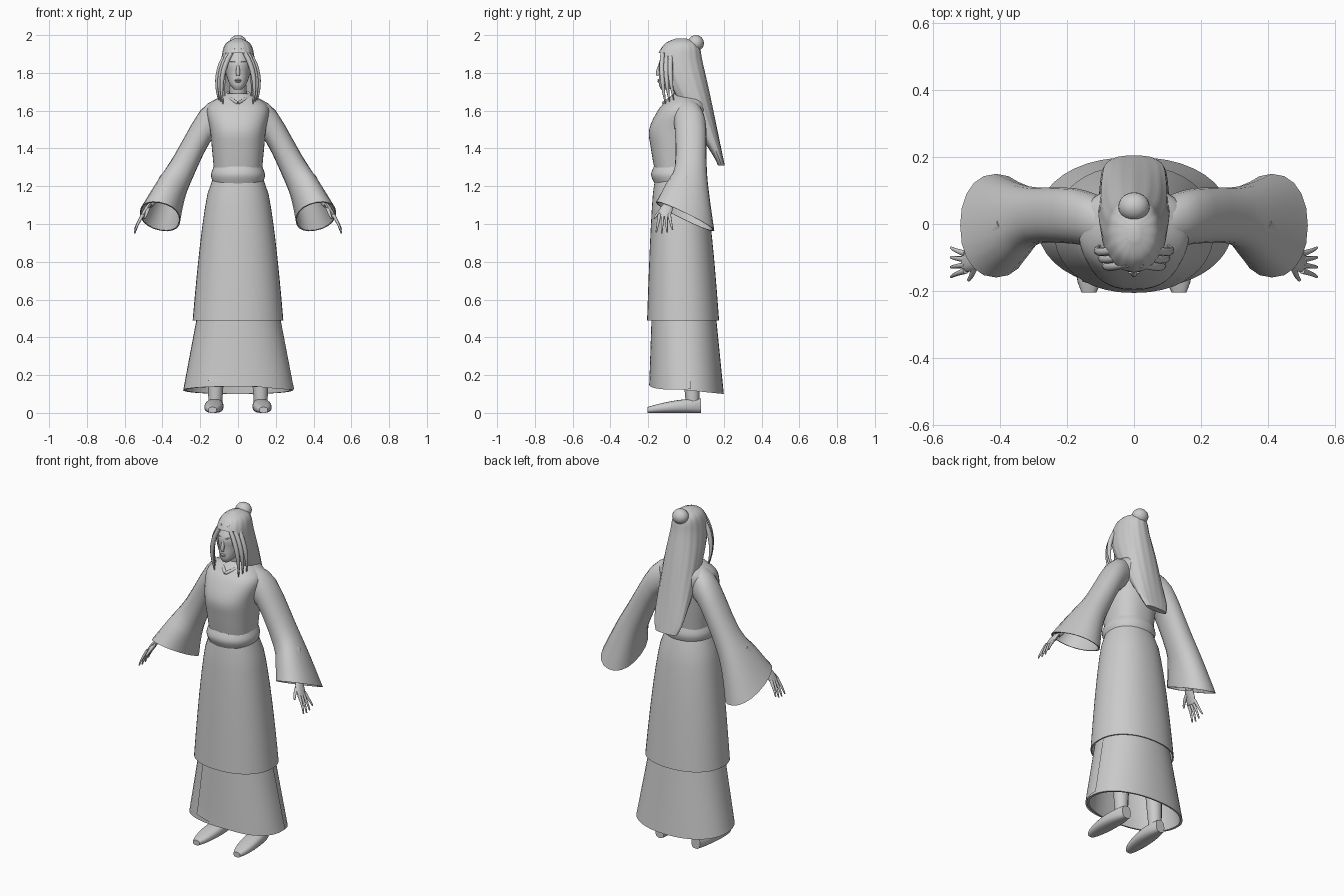
import bpy, bmesh, math
from mathutils import Vector

cube = bpy.data.objects.get("Cube")
if cube:
    bpy.data.objects.remove(cube, do_unlink=True)

colour = (0.6, 0.6, 0.6, 1)
grey = bpy.data.materials.new("plain grey")
grey.use_nodes = True
grey.diffuse_color = colour
grey.node_tree.nodes["Principled BSDF"].inputs["Base Color"].default_value = colour
parts = []
sides_of_body = {"left": 1, "right": -1}


def finish(name, bm):
    bmesh.ops.recalc_face_normals(bm, faces=bm.faces)
    mesh = bpy.data.meshes.new(name)
    bm.to_mesh(mesh)
    bm.free()
    mesh.materials.append(grey)
    obj = bpy.data.objects.new(name, mesh)
    bpy.context.collection.objects.link(obj)
    parts.append(obj)


def loft(name, rings, segments=32, power=2.2, side=1, arc=None, ripple=0, cut=None):
    """Skin a list of rings, each given as a centre and two half axes."""
    bm = bmesh.new()
    start, end = arc or (0, math.tau)
    count = segments + 1 if arc else segments
    rows = []
    for centre, across, along in rings:
        row = []
        for i in range(count):
            angle = start + (end - start) * i / segments
            u, v = [math.copysign(abs(f) ** (2 / power), f)
                    for f in (math.cos(angle), math.sin(angle))]
            strand = 1 + ripple * math.cos(angle * segments / 4)
            point = centre + (across * u + along * v) * strand
            point.x *= side
            row.append(bm.verts.new(point))
        rows.append(row)
    for low, high in zip(rows, rows[1:]):
        for i in range(segments):
            j = (i + 1) % count
            bm.faces.new((low[i], low[j], high[j], high[i]))
    if not arc:
        bm.faces.new(rows[0])
        bm.faces.new(rows[-1])
    if cut:
        opening = [f for f in bm.faces if cut(f.calc_center_median())]
        bmesh.ops.delete(bm, geom=opening, context='FACES')
    finish(name, bm)


def slab(z, half_width, front, back, tilt=0):
    """Level ring from its height, half width and front and back limits."""
    return (Vector((0, (front + back) / 2, z)), Vector((half_width, 0, 0)),
            Vector((0, (back - front) / 2, tilt)))


def flare(first, last, power, steps=10):
    """Rings widening from first to last, quickest at the top for a low power."""
    rings = []
    for i in range(steps + 1):
        t = i / steps
        ring = [p.lerp(q, t ** power) for p, q in zip(first, last)]
        ring[0].z = first[0].z + (last[0].z - first[0].z) * t
        rings.append(ring)
    return rings


def spline(keys, steps=4):
    """Smooth run of rings through a few key rings."""
    rings = []
    for i in range(len(keys) - 1):
        near = [keys[min(max(i + k, 0), len(keys) - 1)] for k in (-1, 0, 1, 2)]
        for s in range(steps):
            t = s / steps
            rings.append([b + ((c - a) * t + (2 * a - 5 * b + 4 * c - d) * t ** 2
                               + (3 * b - a - 3 * c + d) * t ** 3) / 2
                          for a, b, c, d in zip(*near)])
    return rings + [keys[-1]]


def resized(rings, factor):
    return [(c, a * factor, b * factor) for c, a, b in rings]


def hollow(rings, factor=0.95):
    """Turn the open end inward to give cloth with an inner face."""
    return rings + resized(reversed(rings[1:]), factor)


def tube(name, start, bend, end, thick, tip, side=1, swell=0, flat=1, ref=(0, 1, 0), steps=6):
    """Tapered limb along a simple curve."""
    p, q, r = Vector(start), Vector(bend), Vector(end)
    rings = []
    for i in range(steps + 1):
        t = i / steps
        heading = (q - p).lerp(r - q, t).normalized()
        across = Vector(ref)
        across = (across - heading * across.dot(heading)).normalized()
        radius = thick + (tip - thick) * t + swell * math.sin(math.pi * t)
        rings.append((p.lerp(q, t).lerp(q.lerp(r, t), t), across * radius,
                      heading.cross(across) * radius * flat))
    loft(name, rings, 12, 2, side)


def blob(name, centre, scale, side=1):
    bm = bmesh.new()
    bmesh.ops.create_uvsphere(bm, u_segments=20, v_segments=12, radius=1)
    bmesh.ops.scale(bm, vec=scale, verts=bm.verts)
    bmesh.ops.translate(bm, vec=(centre[0] * side, centre[1], centre[2]), verts=bm.verts)
    finish(name, bm)


# Under skirt with a wrapped front flap
under = flare(slab(0.6, 0.2, -0.175, 0.15), slab(0.12, 0.29, -0.19, 0.2, -0.02), 1)
loft("under_skirt", hollow(under), 40)
flap = resized(under, 1.025)
centre, across, along = flap[-1]
centre = centre + Vector((0, 0, 0.04))
across.z, along.z = -0.035, 0.01
flap[-1] = centre, across, along
loft("skirt_flap", flap, 24, arc=(math.radians(-120), math.radians(5)))

# Long over skirt
over = flare(slab(1.235, 0.135, -0.165, 0.085), slab(0.49, 0.24, -0.206, 0.175), 0.6)
loft("over_skirt", hollow(over, 0.97), 40)

# Waist sash
loft("sash", spline([slab(1.21, 0.13, -0.165, 0.08), slab(1.26, 0.143, -0.185, 0.095),
                     slab(1.305, 0.128, -0.17, 0.085)]), 40)

# Bodice
loft("bodice", spline([slab(1.28, 0.127, -0.165, 0.08), slab(1.4, 0.138, -0.186, 0.095),
                       slab(1.5, 0.148, -0.195, 0.105), slab(1.6, 0.165, -0.15, 0.11),
                       slab(1.65, 0.132, -0.107, 0.1), slab(1.69, 0.06, -0.068, 0.06)]), 40, 2.4)


def sleeve_ring(inner, outer, front, back, tilt=0):
    """Slanted ring from its inner and outer edge points in x and z."""
    low, high = Vector((inner[0], 0, inner[1])), Vector((outer[0], 0, outer[1]))
    return ((low + high) / 2 + Vector((0, (front + back) / 2, 0)), (high - low) / 2,
            Vector((0, (back - front) / 2, tilt)))


sleeve = spline([sleeve_ring((0.08, 1.47), (0.1, 1.67), -0.08, 0.08),
                 sleeve_ring((0.15, 1.43), (0.2, 1.6), -0.06, 0.107),
                 sleeve_ring((0.25, 1.22), (0.34, 1.36), -0.06, 0.11),
                 sleeve_ring((0.285, 1.12), (0.43, 1.22), -0.11, 0.125, -0.03),
                 sleeve_ring((0.305, 1.02), (0.52, 1.06), -0.16, 0.15, -0.075)], 3)

# Shoe rings from heel to toe
shoe = []
for i in range(11):
    t = i / 10
    width = 0.05 * math.sin(math.pi * (0.08 + 0.88 * t)) ** 0.4
    height = Vector((0, 0, 0.038 * (1 - 0.6 * t * t)))
    shoe.append((Vector((0.12 + 0.015 * t, 0.08 - 0.285 * t, 0)) + height,
                 Vector((width, 0, 0)), height))

for word, side in sides_of_body.items():
    # Collar and wide sleeve
    tube(word + "_collar", (0, -0.12, 1.64), (0.12, -0.03, 1.7), (0, 0.06, 1.7),
         0.009, 0.009, side, ref=(0, 0, 1), steps=12)
    loft(word + "_sleeve", hollow(sleeve, 0.94), 20, side=side)

    # Forearm and hand
    tube(word + "_forearm", (0.38, 0, 1.24), (0.44, -0.06, 1.15), (0.47, -0.09, 1.1),
         0.035, 0.02, side)
    tube(word + "_palm", (0.46, -0.08, 1.115), (0.485, -0.11, 1.08), (0.508, -0.116, 1.035),
         0.018, 0.028, side, swell=0.01, flat=0.4)
    tube(word + "_thumb", (0.476, -0.115, 1.085), (0.48, -0.15, 1.06), (0.495, -0.168, 1.03),
         0.012, 0.005, side, ref=(1, 0, 0))
    for i, finger in enumerate(("index", "middle", "ring", "little")):
        y, spread = -0.14 + i * 0.017, (i - 1.5) * 0.012
        tube(f"{word}_{finger}_finger", (0.503, y, 1.05), (0.535, y + spread / 2, 1),
             (0.547, y + spread, 0.95 + 0.005 * abs(i - 1) ** 2), 0.0095, 0.004, side)

    # Leg and shoe
    tube(word + "_leg", (0.11, 0.02, 0.5), (0.118, 0.03, 0.2), (0.12, 0.035, 0.05),
         0.055, 0.036, side)
    loft(word + "_shoe", shoe, 20, 2.6, side)

    # Eye and brow
    blob(word + "_eye", (0.028, -0.126, 1.835), (0.014, 0.008, 0.006), side)
    tube(word + "_brow", (0.012, -0.138, 1.855), (0.03, -0.138, 1.866), (0.048, -0.115, 1.857),
         0.004, 0.002, side, ref=(0, 0, 1))

    # Loose locks beside the face
    for i in range(3):
        out, back = i * 0.012, i * 0.022
        tube(f"{word}_lock_{i + 1}", (0.02 + out, back - 0.12, 1.93),
             (0.115 + out, back - 0.14, 1.8), (0.075 + out, back - 0.105, 1.615 + out),
             0.01, 0.001, side, swell=0.007, steps=10)

# Head, neck and face
tube("neck", (0, 0, 1.62), (0, -0.015, 1.69), (0, -0.035, 1.77), 0.05, 0.042)
loft("head", spline([slab(1.712, 0.02, -0.132, -0.09), slab(1.74, 0.044, -0.144, -0.03),
                     slab(1.8, 0.064, -0.142, 0.05), slab(1.87, 0.07, -0.138, 0.07),
                     slab(1.97, 0.02, -0.06, 0.02)]))
tube("nose", (0, -0.137, 1.845), (0, -0.152, 1.81), (0, -0.147, 1.785), 0.005, 0.009,
     swell=0.003, ref=(1, 0, 0))
blob("upper_lip", (0, -0.144, 1.762), (0.018, 0.008, 0.005))
blob("lower_lip", (0, -0.143, 1.754), (0.015, 0.008, 0.005))

# Long hair, left open around the face
loft("long_hair", spline([slab(1.983, 0.015, -0.05, 0), slab(1.95, 0.068, -0.115, 0.065),
                          slab(1.86, 0.089, -0.147, 0.086), slab(1.68, 0.105, -0.07, 0.127),
                          slab(1.4, 0.096, 0.12, 0.186), slab(1.31, 0.07, 0.17, 0.205)], 5),
     64, ripple=0.012,
     cut=lambda p: 1.58 < p.z < 1.91 and p.y < -0.03 and abs(p.x) < 0.068)

# Top knot with its binding
blob("hair_bun", (0, 0.052, 1.957), (0.047, 0.043, 0.043))
blob("bun_binding", (0, 0.03, 1.94), (0.036, 0.03, 0.02))

# Shading
bpy.ops.object.select_all(action='DESELECT')
for obj in parts:
    obj.select_set(True)
bpy.context.view_layer.objects.active = parts[0]
bpy.ops.object.shade_smooth_by_angle(angle=math.radians(45))
